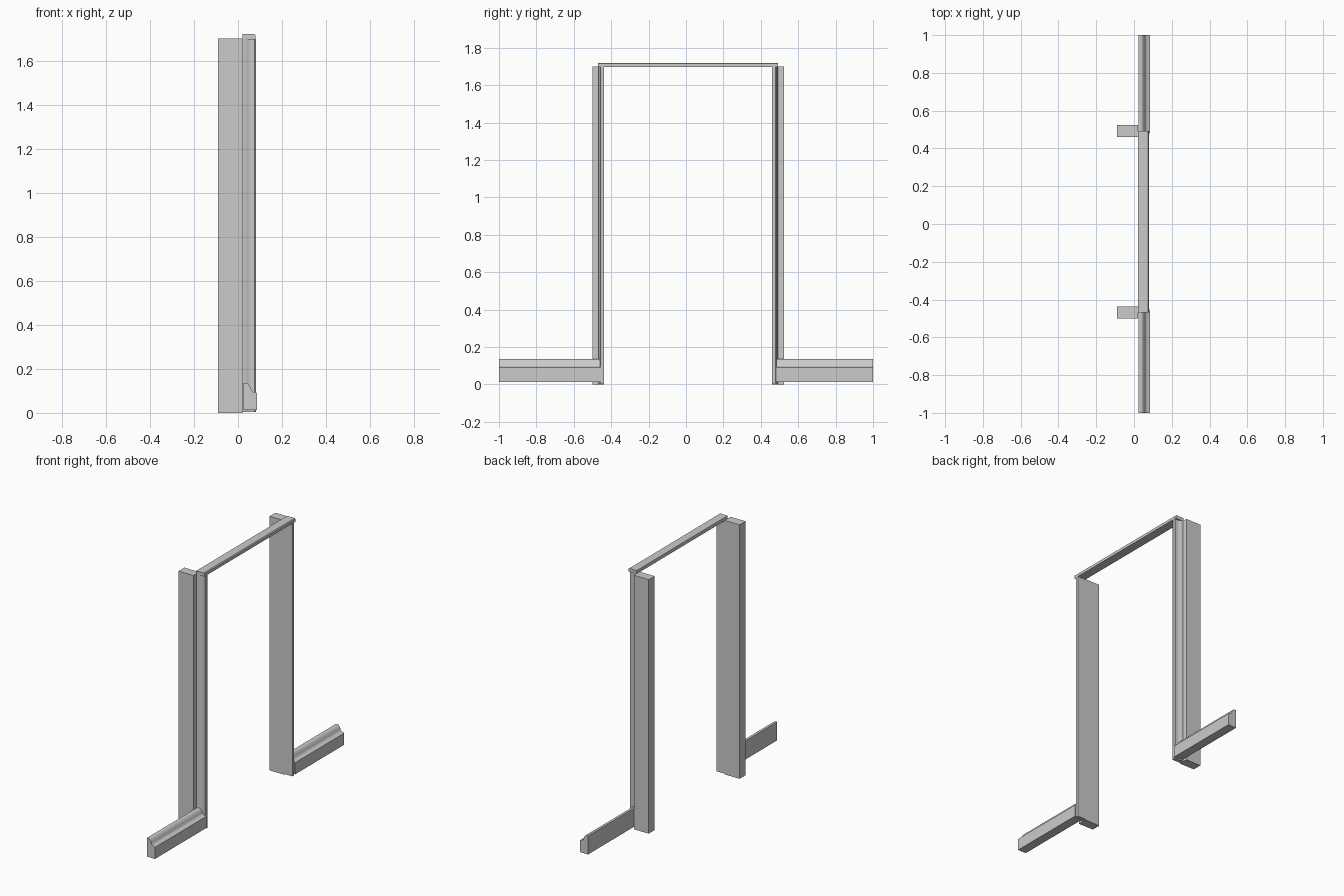
import bpy, bmesh
from mathutils import Vector

if "Cube" in bpy.data.objects:
    bpy.data.objects.remove(bpy.data.objects["Cube"])

CY = 0.0115           # middle of the door opening
INNER = 0.4495        # half width of the opening
TOP = 1.697


def extrude(name, profile, place, start, end):
    """Sweep a 2D profile between two stations; place maps (a, b, t) to a point."""
    bm = bmesh.new()
    rings = []
    for s in (start, end):
        rings.append([bm.verts.new(place(a, b, s)) for a, b in profile])
    n = len(profile)
    for i in range(n):
        j = (i + 1) % n
        bm.faces.new((rings[0][i], rings[0][j], rings[1][j], rings[1][i]))
    bm.faces.new(rings[0])
    bm.faces.new(rings[1])
    bmesh.ops.recalc_face_normals(bm, faces=bm.faces)
    mesh = bpy.data.meshes.new(name)
    bm.to_mesh(mesh)
    bm.free()
    obj = bpy.data.objects.new(name, mesh)
    bpy.context.collection.objects.link(obj)
    bpy.context.view_layer.objects.active = obj
    obj.select_set(True)
    bpy.ops.object.shade_smooth_by_angle(angle=0.6)
    obj.select_set(False)
    return obj


# profiles: depth x against thickness away from the opening, or height
jamb = [(-0.09, 0), (0.02, 0), (0.02, 0.062), (-0.09, 0.062)]
casing = [(0.02, 0), (0.08, 0), (0.081, 0.018), (0.076, 0.022), (0.055, 0.022),
          (0.045, 0.024), (0.036, 0.03), (0.02, 0.03)]
head = [(0.02, 0), (0.08, 0), (0.08, 0.018), (0.075, 0.023), (0.02, 0.023)]
skirting = [(0.025, 0.012), (0.086, 0.012), (0.086, 0.09), (0.08, 0.094),
            (0.069, 0.096), (0.061, 0.103), (0.058, 0.112), (0.054, 0.122),
            (0.046, 0.133), (0.041, 0.136), (0.025, 0.136)]

for side, label in ((-1, "left"), (1, "right")):
    def upright(a, b, t, s=side):
        return Vector((a, CY + s * (INNER + b), t))

    def along(a, b, t, s=side):
        return Vector((a, s * t, b))

    # wall jamb and moulded casing
    extrude(label + "_jamb", jamb, upright, 0.0, 1.7)
    extrude(label + "_casing", casing, upright, 0.005, TOP)
    # baseboard running away from the opening
    extrude(label + "_baseboard", skirting, along, 0.47 + 0.012 * side, 1.0)

# head casing across the top
extrude("head_casing", head, lambda a, b, t: Vector((a, CY + t, TOP + b)), -0.481, 0.481)
